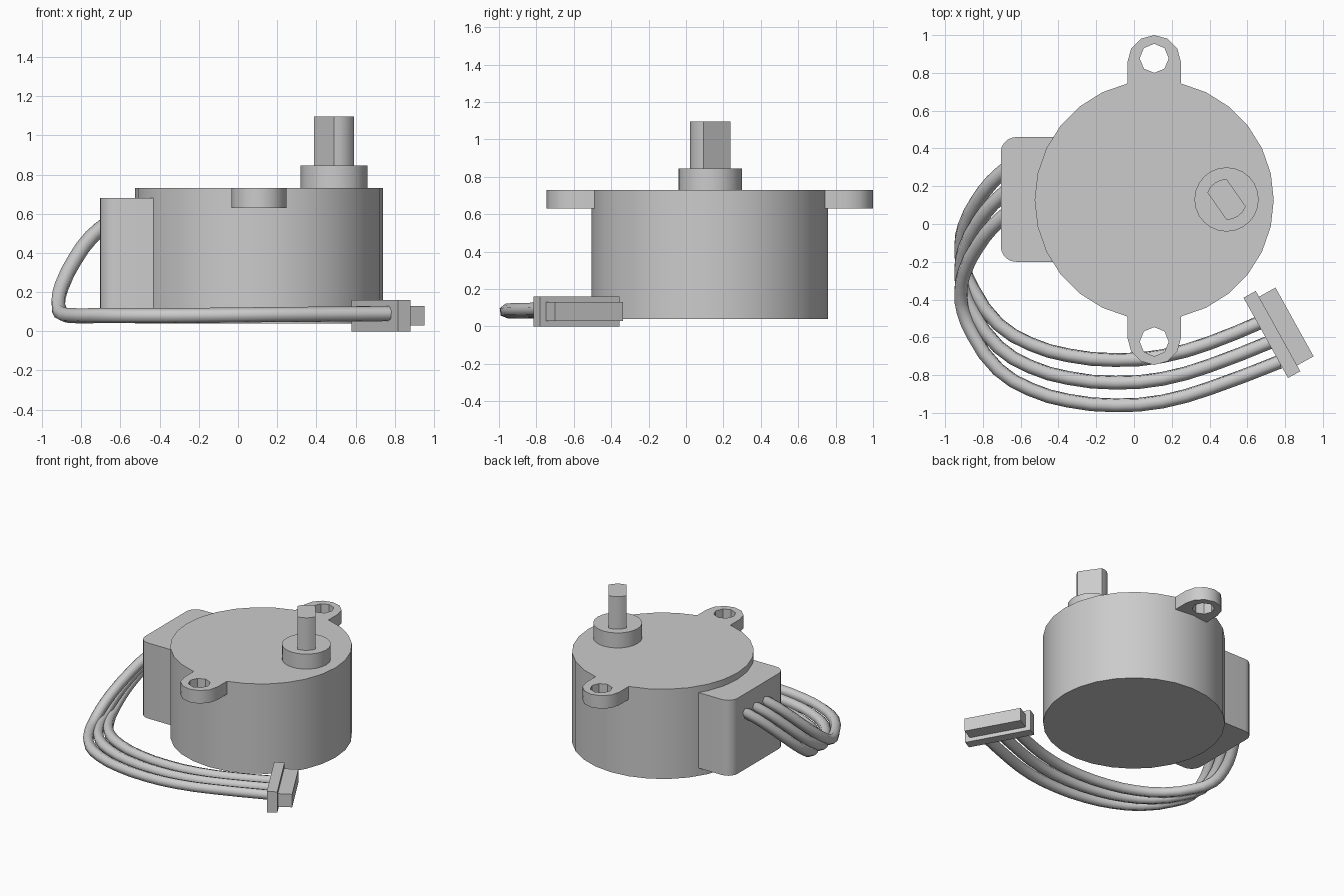
import bpy, bmesh
from math import cos, sin, pi, radians, asin
from mathutils import Matrix

if "Cube" in bpy.data.objects:
    bpy.data.objects.remove(bpy.data.objects["Cube"])

CX, CY, R = 0.107, 0.127, 0.633


def arc(cx, cy, r, a0, a1, n):
    """n+1 points on an arc, angles in degrees."""
    return [(cx + r * cos(radians(a0 + (a1 - a0) * i / n)),
             cy + r * sin(radians(a0 + (a1 - a0) * i / n))) for i in range(n + 1)]


def prism(name, loops, z0, z1, loc=(0, 0), rot=0):
    """Extrude closed outlines (outer plus holes) from z0 to z1."""
    cu = bpy.data.curves.new(name, 'CURVE')
    cu.dimensions, cu.fill_mode, cu.extrude = '2D', 'BOTH', (z1 - z0) / 2
    for pts in loops:
        sp = cu.splines.new('POLY')
        sp.points.add(len(pts) - 1)
        for p, (x, y) in zip(sp.points, pts):
            p.co = (x, y, 0, 1)
        sp.use_cyclic_u = True
    ob = bpy.data.objects.new(name, cu)
    bpy.context.collection.objects.link(ob)
    bpy.ops.object.select_all(action='DESELECT')
    ob.select_set(True)
    bpy.context.view_layer.objects.active = ob
    bpy.ops.object.convert(target='MESH')
    ob = bpy.context.object
    ob.name = name
    bm = bmesh.new()
    bm.from_mesh(ob.data)
    bmesh.ops.remove_doubles(bm, verts=bm.verts, dist=1e-5)
    bmesh.ops.transform(bm, verts=bm.verts, matrix=Matrix.Translation(
        (loc[0], loc[1], (z0 + z1) / 2)) @ Matrix.Rotation(radians(rot), 4, 'Z'))
    bmesh.ops.recalc_face_normals(bm, faces=bm.faces)
    bm.to_mesh(ob.data)
    bm.free()
    bpy.ops.object.shade_smooth_by_angle(angle=radians(32))
    return ob


def circle(cx, cy, r, n):
    return arc(cx, cy, r, 0, 360, n)[:-1]


def rect(x0, x1, y0, y1):
    return [(x0, y0), (x1, y0), (x1, y1), (x0, y1)]


# Round motor can
prism("motor_can", [circle(0, 0, R, 28)], 0.04, 0.73, (CX, CY))

# Two mounting ears with holes, flush with the can's rim
step = 360 / 28
ear = arc(0, 0.732, 0.141, 0, 180, 6) + arc(0, 0, R, 90 + step, 90 - step, 2)
for name, rot in (("rear_mounting_ear", 0), ("front_mounting_ear", 180)):
    prism(name, [ear, circle(0, 0.75, 0.077, 8)], 0.63, 0.73, (CX, CY), rot)

# Side cover with rounded outer corners
cover = ([(-0.25, -0.2), (-0.25, 0.46)] + arc(-0.625, 0.38, 0.08, 90, 180, 5)
         + arc(-0.625, -0.12, 0.08, 180, 270, 5))
prism("cable_cover", [cover], 0.10, 0.68)

# Offset collar and double-flat shaft
prism("shaft_collar", [circle(0, 0, 0.17, 24)], 0.73, 0.845, (0.49, 0.13))
a = 180 * asin(0.062 / 0.108) / pi
prism("shaft", [arc(0, 0, 0.108, -a, a, 4) + arc(0, 0, 0.108, 180 - a, 180 + a, 4)],
      0.845, 1.095, (0.49, 0.13), -55)

# Plug at the cable end
prism("plug_flange", [rect(-0.037, 0.037, -0.243, 0.243)], 0, 0.16, (0.73, -0.585), 29)
prism("plug_body", [rect(0.037, 0.137, -0.208, 0.208)], 0.03, 0.13, (0.73, -0.585), 29)

# Three wires: one path repeated along y, each ending inside the plug flange
path = [(-0.66, 0.305, 0.555), (-0.75, 0.225, 0.48), (-0.83, 0.12, 0.37),
        (-0.9, -0.02, 0.23), (-0.917, -0.12, 0.15), (-0.905, -0.22, 0.095),
        (-0.85, -0.35, 0.08), (-0.72, -0.53, 0.08), (-0.55, -0.635, 0.08),
        (-0.35, -0.695, 0.08), (-0.1, -0.72, 0.082), (0.15, -0.7, 0.085),
        (0.4, -0.63, 0.087)]
ends = [(0.67, -0.52, 0.09), (0.72, -0.505, 0.09), (0.77, -0.49, 0.09)]
for i, end in enumerate(ends):
    cu = bpy.data.curves.new(f"wire_{i + 1}", 'CURVE')
    cu.dimensions, cu.resolution_u = '3D', 2
    cu.bevel_depth, cu.bevel_resolution, cu.use_fill_caps = 0.039, 1, True
    sp = cu.splines.new('BEZIER')
    pts = path + [end]
    sp.bezier_points.add(len(pts) - 1)
    for b, (x, y, z) in zip(sp.bezier_points, pts):
        b.co = (x, y - 0.12 * i, z)
        b.handle_left_type = b.handle_right_type = 'AUTO'
    bpy.context.collection.objects.link(bpy.data.objects.new(cu.name, cu))
